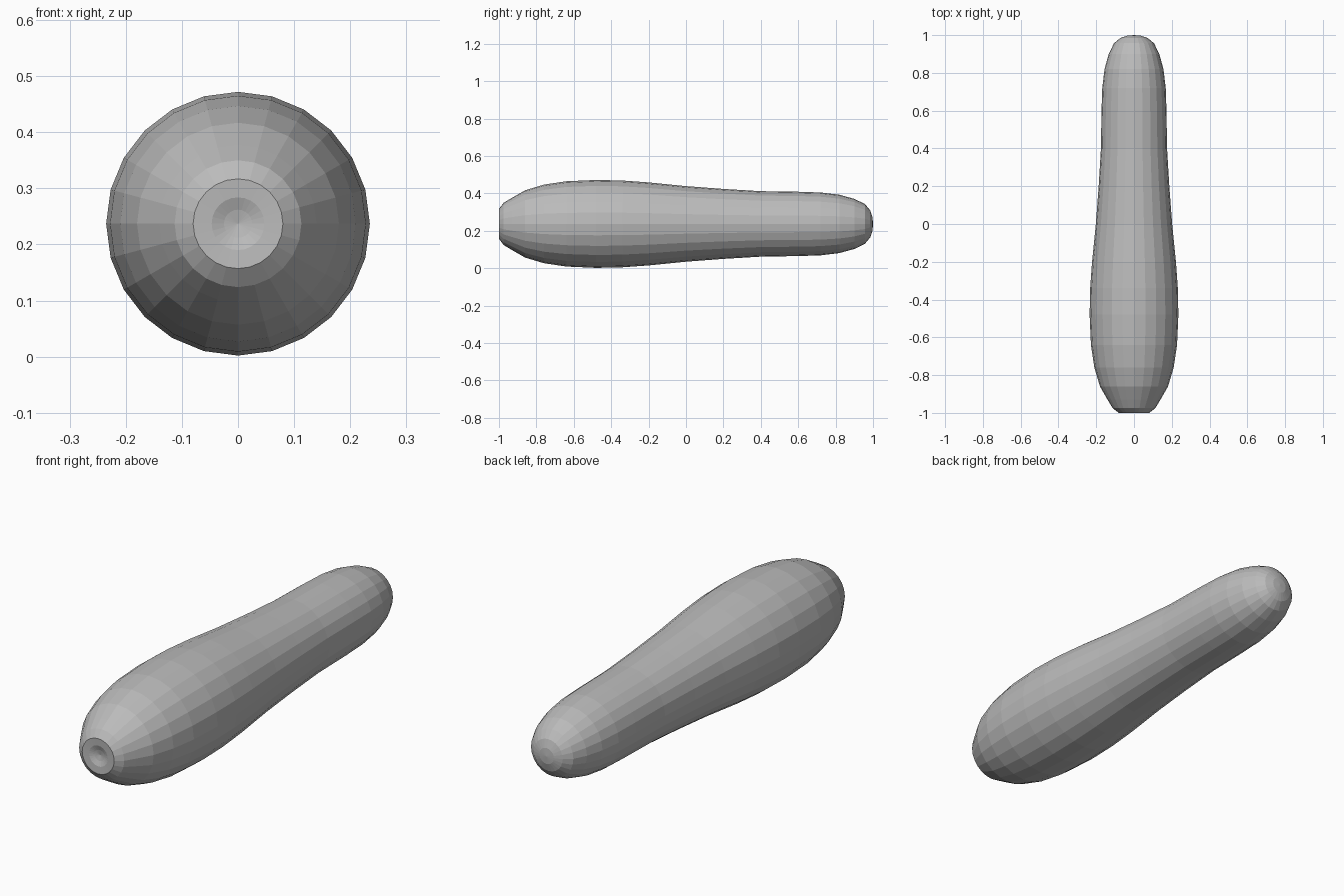
import bpy
import bmesh
import math

cube = bpy.data.objects.get("Cube")
if cube:
    bpy.data.objects.remove(cube, do_unlink=True)

SIDES = 24
AXIS_Z = 0.237

# (y, radius) outline from the dimpled thick end to the rounded narrow end
PROFILE = [(-0.985, 0.0), (-0.99, 0.025), (-0.998, 0.047), (-1.0, 0.08),
           (-0.975, 0.113), (-0.93, 0.14), (-0.86, 0.18), (-0.76, 0.21),
           (-0.64, 0.228), (-0.48, 0.235), (-0.34, 0.232), (-0.2, 0.222),
           (0.0, 0.202), (0.2, 0.187), (0.4, 0.175), (0.6, 0.172),
           (0.72, 0.168), (0.82, 0.156), (0.9, 0.134), (0.957, 0.106),
           (0.985, 0.072), (0.997, 0.036), (1.0, 0.0)]


def grey_material():
    mat = bpy.data.materials.new("plain_grey")
    mat.use_nodes = True
    colour = (0.5, 0.5, 0.5, 1.0)
    mat.diffuse_color = colour
    mat.node_tree.nodes["Principled BSDF"].inputs["Base Color"].default_value = colour
    return mat


def lathe(name, profile):
    """Revolve an outline around the lengthwise axis."""
    bm = bmesh.new()
    rings = []
    for y, r in profile:
        count = SIDES if r else 1
        angles = [2 * math.pi * i / SIDES for i in range(count)]
        rings.append([bm.verts.new((r * math.sin(a), y, AXIS_Z + r * math.cos(a)))
                      for a in angles])
    for a, b in zip(rings, rings[1:]):
        for i in range(SIDES):
            j = (i + 1) % SIDES
            corners = [a[i % len(a)], a[j % len(a)], b[j % len(b)], b[i % len(b)]]
            bm.faces.new(list(dict.fromkeys(corners)))
    bmesh.ops.recalc_face_normals(bm, faces=bm.faces)
    mesh = bpy.data.meshes.new(name)
    bm.to_mesh(mesh)
    bm.free()
    obj = bpy.data.objects.new(name, mesh)
    bpy.context.collection.objects.link(obj)
    return obj


# Flat-shaded tapered body
body = lathe("tapered_body", PROFILE)
body.data.materials.append(grey_material())
